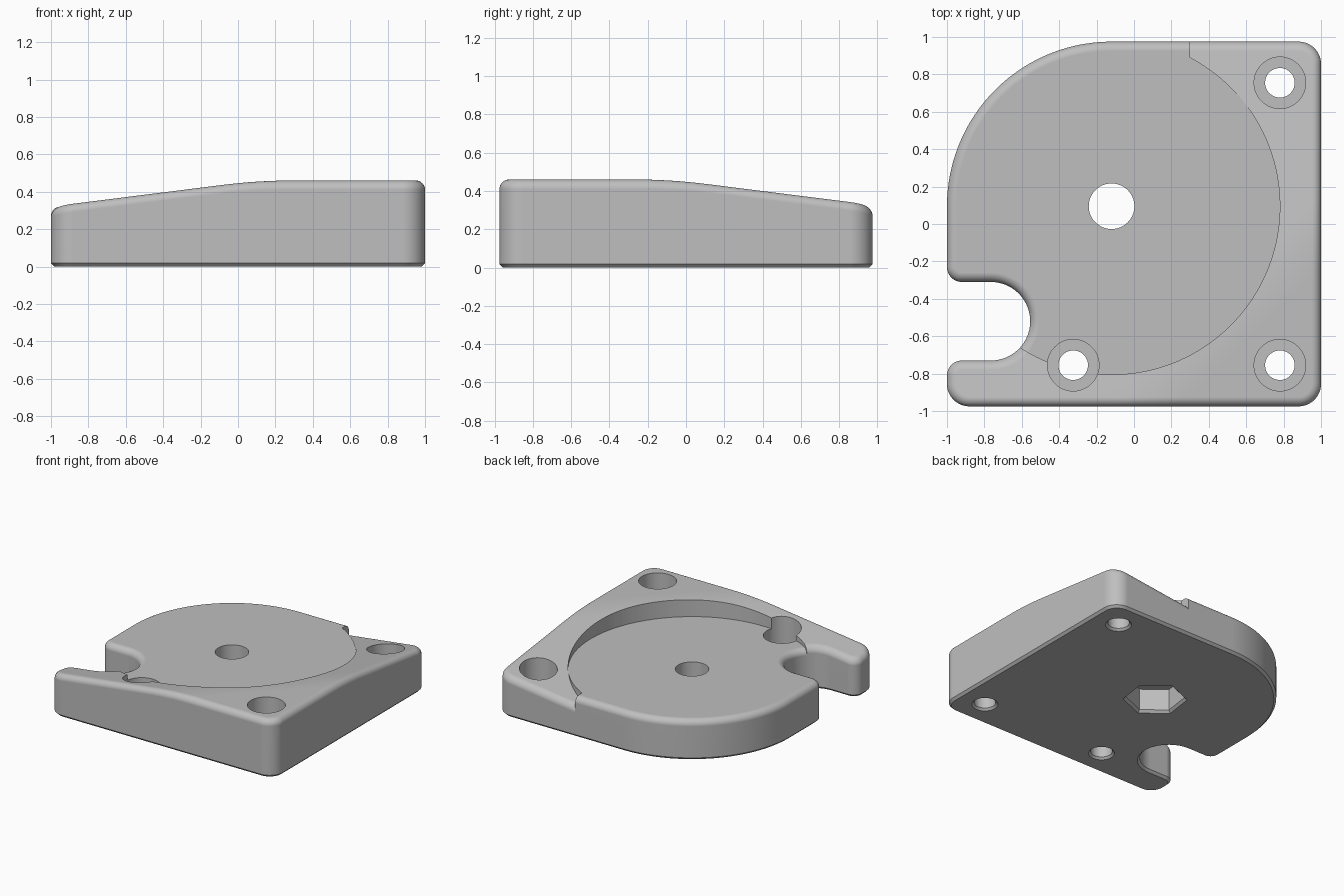
import bpy, bmesh, math
from mathutils import Vector

cube = bpy.data.objects.get("Cube")
if cube:
    bpy.data.objects.remove(cube, do_unlink=True)

TOP, FLOOR, FILLET, CHAMFER = 0.46, 0.32, 0.05, 0.018
CX, CY = -0.12, 0.095          # centre of the round recess
SLOPE, BEND, WIDTH = 0.126, 0.85, 0.365

grey = bpy.data.materials.new("plain grey")
grey.use_nodes = True
grey.diffuse_color = (0.52, 0.52, 0.52, 1)
grey.node_tree.nodes["Principled BSDF"].inputs["Base Color"].default_value = (0.52, 0.52, 0.52, 1)


def arc(cx, cy, r, a0, a1, n=12):
    angles = [math.radians(a0 + (a1 - a0) * i / n) for i in range(n + 1)]
    return [Vector((cx + r * math.cos(a), cy + r * math.sin(a))) for a in angles]


def ring(cx, cy, r, n=64, turn=0):
    return arc(cx, cy, r, turn, turn + 360, n)[:-1]


def inset(points, dist):
    """Move a counter-clockwise outline inward."""
    out = []
    for i, p in enumerate(points):
        t = (p - points[i - 1]).normalized() + (points[(i + 1) % len(points)] - p).normalized()
        t.normalize()
        out.append(p + Vector((-t.y, t.x)) * dist)
    return out


def loft(name, layers):
    """Closed solid through a stack of (outline, z) layers."""
    bm = bmesh.new()
    rows = [[bm.verts.new((p.x, p.y, z)) for p in pts] for pts, z in layers]
    n = len(rows[0])
    for low, high in zip(rows, rows[1:]):
        for i in range(n):
            j = (i + 1) % n
            bm.faces.new((low[i], low[j], high[j], high[i]))
    bm.faces.new(rows[0][::-1])
    bm.faces.new(rows[-1])
    bmesh.ops.recalc_face_normals(bm, faces=bm.faces[:])
    mesh = bpy.data.meshes.new(name)
    bm.to_mesh(mesh)
    bm.free()
    obj = bpy.data.objects.new(name, mesh)
    bpy.context.collection.objects.link(obj)
    mesh.materials.append(grey)
    return obj


def rounded_slab(name, outline, height):
    """Slab with a chamfered bottom rim and a filleted top rim."""
    layers = [(inset(outline, CHAMFER), 0), (outline, CHAMFER)]
    for i in range(9):
        a = math.pi / 2 * i / 8
        layers.append((inset(outline, FILLET * (1 - math.cos(a))),
                       height - FILLET + FILLET * math.sin(a)))
    return loft(name, layers)


def slope_height(d):
    d = max(d, -0.75)
    t = min(max(d - BEND, 0), WIDTH)
    return 0.33 + SLOPE * (min(d, BEND) + t - t * t / (2 * WIDTH))


def slope_top(obj):
    """Cut the slab along the diagonal and lower its top to the slope."""
    bm = bmesh.new()
    bm.from_mesh(obj.data)
    for d in [-0.75] + [BEND + WIDTH * k / 8 for k in range(9)]:
        bmesh.ops.bisect_plane(bm, geom=bm.verts[:] + bm.edges[:] + bm.faces[:], dist=1e-5,
                               plane_co=(d / 2, -d / 2, 0), plane_no=(1, -1, 0))
    for v in bm.verts:
        if v.co.z > 0.2:
            v.co.z += slope_height(v.co.x - v.co.y) - TOP
    bm.to_mesh(obj.data)
    bm.free()


def activate(obj):
    bpy.ops.object.select_all(action="DESELECT")
    obj.select_set(True)
    bpy.context.view_layer.objects.active = obj


def cut(obj, cutter, operation="DIFFERENCE"):
    activate(obj)
    mod = obj.modifiers.new("cut", "BOOLEAN")
    mod.operation, mod.solver, mod.object = operation, "EXACT", cutter
    bpy.ops.object.modifier_apply(modifier=mod.name)


# Outline: three rounded corners, one large round corner and a side notch
outline = (arc(-0.88, -0.855, 0.12, 180, 270) + arc(0.88, -0.855, 0.12, 270, 360)
           + arc(0.88, 0.855, 0.12, 0, 90) + arc(CX, CY, 0.88, 90, 180, 40)
           + arc(-0.92, -0.23, 0.08, 180, 270) + arc(-0.765, -0.52, 0.21, 90, -90, 28)
           + arc(-0.92, -0.81, 0.08, 90, 180))

body = rounded_slab("sloped_body", outline, TOP)
slope_top(body)
floor = rounded_slab("recess_floor", outline, FLOOR)

# Recess area: a circle that runs out over the round corner and into the notch
area = arc(CX, CY, 0.9, 62.2, -124, 72)[::-1]
area += [Vector(p) for p in ((0.3, 1.2), (-1.2, 1.2), (-1.2, -0.52), (-0.8, -0.52))]
recess = loft("recess_cutter", [(area, 0.1), (area, 1)])
cut(body, recess)
cut(floor, recess, "INTERSECT")

# Centre bore with a hexagonal pocket underneath
bore = loft("bore_cutter", [(ring(CX, CY, 0.122), z) for z in (-0.1, 1)])
hexagon = loft("hex_cutter", [(ring(CX, CY, r, 6, 22), z)
                              for r, z in ((0.253, -0.02), (0.213, 0.02), (0.213, 0.19))])
cutters = [recess, bore, hexagon]

# Counterbored screw holes
screws = []
for x, y in ((0.78, 0.755), (0.78, -0.755), (-0.325, -0.755)):
    profile = ((0.115, -0.02), (0.079, 0.016), (0.079, 0.15), (0.138, 0.15), (0.138, 1))
    screws.append(loft("screw_cutter", [(ring(x, y, r, 48), z) for r, z in profile]))

for cutter in [hexagon, bore] + screws:
    cut(body, cutter)
for cutter in (hexagon, bore, screws[-1]):
    cut(floor, cutter)

for cutter in cutters + screws:
    bpy.data.objects.remove(cutter, do_unlink=True)

# Smooth shading with crisp rims
for obj in (body, floor):
    activate(obj)
    bpy.ops.object.shade_smooth_by_angle(angle=math.radians(30))
    weighted = obj.modifiers.new("even_normals", "WEIGHTED_NORMAL")
    weighted.keep_sharp = True
